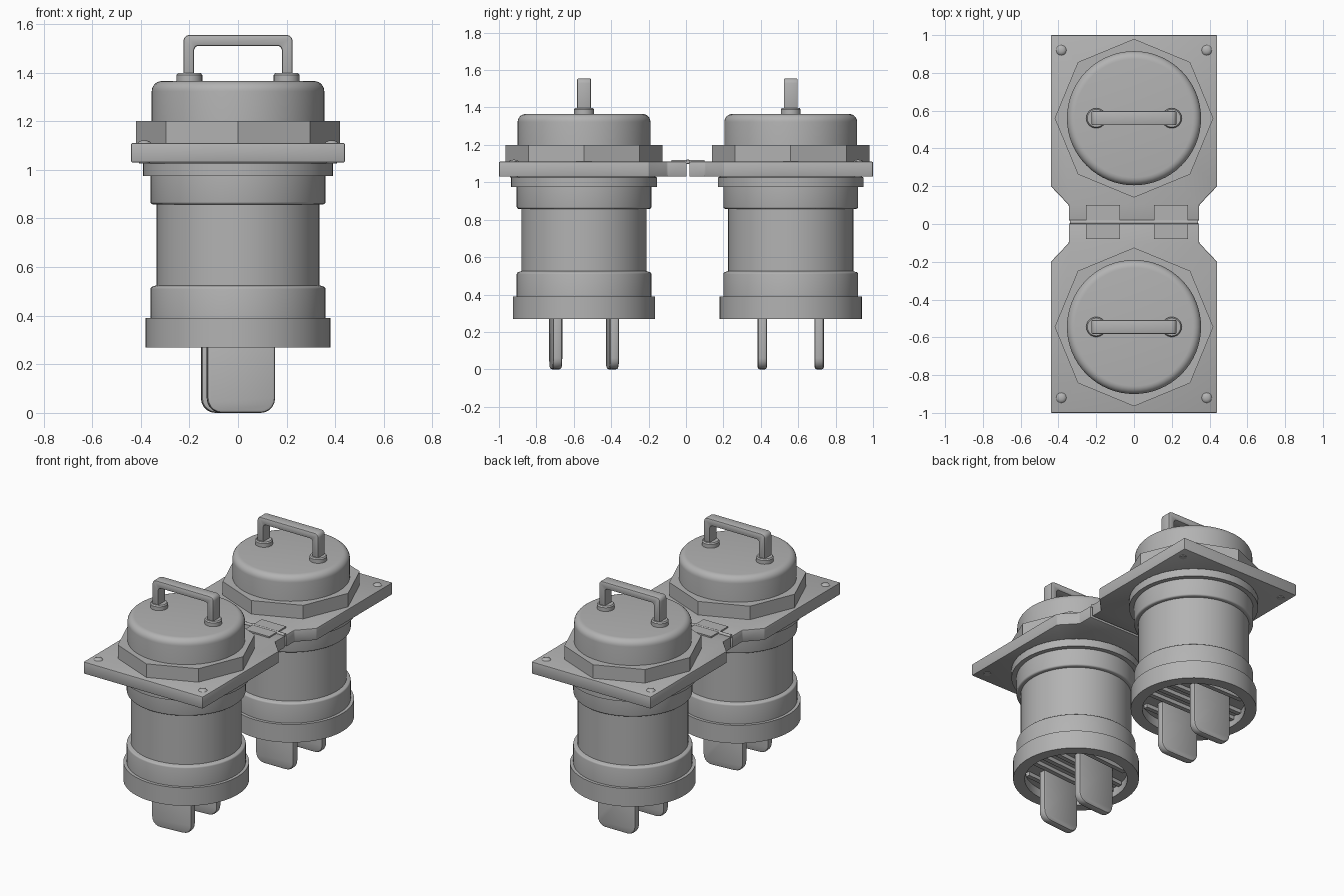
import bpy
import bmesh
import math
from mathutils import Matrix, Vector

cube = bpy.data.objects.get("Cube")
if cube:
    bpy.data.objects.remove(cube, do_unlink=True)

grey = bpy.data.materials.new("plain grey")
grey.use_nodes = True
colour = (0.45, 0.45, 0.45, 1)
grey.diffuse_color = colour
grey.node_tree.nodes["Principled BSDF"].inputs["Base Color"].default_value = colour


def finish(bm, name, loc=(0, 0, 0), turn=0.0, smooth=True):
    """Turn a bmesh into a named object, keeping steep edges sharp."""
    bmesh.ops.recalc_face_normals(bm, faces=bm.faces)
    for f in bm.faces:
        f.smooth = smooth
    for e in bm.edges:
        e.smooth = len(e.link_faces) == 2 and e.calc_face_angle(0) < math.radians(32)
    me = bpy.data.meshes.new(name)
    bm.to_mesh(me)
    bm.free()
    me.materials.append(grey)
    ob = bpy.data.objects.new(name, me)
    ob.location = loc
    ob.rotation_euler.z = turn
    bpy.context.collection.objects.link(ob)
    return ob


def lathe(name, profile, loc, steps=64):
    """Spin a radius/height profile, whose ends lie on the axis, about z."""
    bm = bmesh.new()
    verts = [bm.verts.new((r, 0, z)) for r, z in profile]
    edges = [bm.edges.new(p) for p in zip(verts, verts[1:])]
    bmesh.ops.spin(bm, geom=verts + edges, cent=(0, 0, 0), axis=(0, 0, 1),
                   angle=math.tau, steps=steps, use_duplicate=False)
    bmesh.ops.remove_doubles(bm, verts=bm.verts, dist=0.0005)
    return finish(bm, name, loc)


def extrude(name, outline, depth, loc=(0, 0, 0), turn=0.0, bevel=0.0):
    """Extrude a closed 3D outline along a vector."""
    bm = bmesh.new()
    face = bm.faces.new([bm.verts.new(p) for p in outline])
    res = bmesh.ops.extrude_face_region(bm, geom=[face], use_keep_orig=True)
    moved = [v for v in res["geom"] if isinstance(v, bmesh.types.BMVert)]
    bmesh.ops.translate(bm, verts=moved, vec=depth)
    bmesh.ops.recalc_face_normals(bm, faces=bm.faces)
    if bevel:
        sharp = [e for e in bm.edges if e.calc_face_angle(0) > 0.7]
        bmesh.ops.bevel(bm, geom=sharp, offset=bevel, segments=2, profile=0.5,
                        affect="EDGES", clamp_overlap=True)
    return finish(bm, name, loc, turn)


def box(name, size, loc, turn=0.0, bevel=0.0):
    x, y, z = (s / 2 for s in size)
    outline = [(-x, -y, -z), (x, -y, -z), (x, y, -z), (-x, y, -z)]
    return extrude(name, outline, (0, 0, 2 * z), loc, turn, bevel)


def arc(cx, cz, r, start, end, n=5):
    """Points on an arc, angles in degrees."""
    angles = [math.radians(start + (end - start) * i / n) for i in range(n + 1)]
    return [(cx + r * math.cos(a), cz + r * math.sin(a)) for a in angles]


# Profiles shared by both canisters
BODY = ([(0, 0.33), (0.31, 0.33), (0.31, 0.27), (0.38, 0.27), (0.38, 0.39), (0.36, 0.39)]
        + arc(0.35, 0.51, 0.01, 0, 90, 3) + [(0.335, 0.525), (0.335, 0.857)]
        + arc(0.35, 0.868, 0.01, -90, 0, 3)
        + [(0.36, 0.975), (0.39, 0.975), (0.39, 1.025), (0.37, 1.035), (0, 1.035)])
CAP = [(0.355, 1.15)] + arc(0.313, 1.323, 0.042, 0, 90, 6)
CAP = [(0, 1.15)] + CAP + [(0, 1.365)]


def canister(side, y, turn):
    centre = Vector((0, y, 0))
    spin = Matrix.Rotation(turn, 3, "Z")
    lathe(side + "_body", BODY, centre)
    lathe(side + "_cap", CAP, centre)

    # Eight-sided collar nut
    ring = [(0.42 * math.cos(i * math.pi / 4), 0.42 * math.sin(i * math.pi / 4), 1.10)
            for i in range(8)]
    extrude(side + "_collar_nut", ring, (0, 0, 0.10), centre)

    # Handle and its two feet
    shape = [(-0.225, 1.37)] + arc(-0.2, 1.53, 0.025, 180, 90, 3)
    shape += [(-x, z) for x, z in reversed(shape)]
    inner = [(0.18, 1.37)] + arc(0.165, 1.495, 0.015, 0, 90, 2)
    inner += [(-x, z) for x, z in reversed(inner)]
    extrude(side + "_handle", [(x, -0.037, z) for x, z in shape + inner],
            (0, 0.074, 0), centre, bevel=0.007)
    for x, label in ((-0.2, "right"), (0.2, "left")):
        foot = [(0, 1.355), (0.053, 1.355), (0.053, 1.39), (0.047, 1.398), (0, 1.398)]
        lathe(f"{side}_{label}_handle_foot", foot, centre + Vector((x, 0, 0)), 24)

    # Contact blades with rounded lower corners
    half = [(0.14, 0.35)] + arc(0.08, 0.06, 0.06, 0, -90, 5)
    blade = half + [(-x, z) for x, z in reversed(half)]
    for off, label in ((-0.152, "front"), (0.152, "back")):
        extrude(f"{side}_{label}_blade", [(x, -0.025, z) for x, z in blade],
                (0, 0.05, 0), centre + spin @ Vector((0, off, 0)), turn, 0.012)

    # Ribs across the recessed underside
    for i, off in enumerate((-0.22, -0.085, 0.0, 0.085, 0.22)):
        length = 2 * math.sqrt(0.305 ** 2 - (abs(off) + 0.015) ** 2)
        box(f"{side}_base_rib_{i + 1}", (length, 0.03, 0.03),
            centre + spin @ Vector((0, off, 0.32)), turn)


canister("front", -0.545, math.radians(4.5))
canister("back", 0.56, 0.0)

# Two mounting plates that meet at the hinge
for s, side in ((-1, "front"), (1, "back")):
    edge = [(0.44, 1.0), (0.44, 0.2), (0.345, 0.1), (0.345, 0.018 if s > 0 else -0.004)]
    half = [(x, s * y, 1.03) for x, y in edge]
    outline = half + [(-x, y, z) for x, y, z in reversed(half)]
    extrude(side + "_mounting_plate", outline, (0, 0, 0.08), bevel=0.006)

    # Corner rivets showing on both faces
    for x, label in ((-0.385, "right"), (0.385, "left")):
        rivet = ([(0, 1.026), (0.022, 1.026), (0.027, 1.11)]
                 + [(0.022, 1.116), (0.012, 1.12), (0, 1.121)])
        lathe(f"{side}_{label}_rivet", rivet, (x, s * 0.92, 0), 20)

# Hinge pin and leaves
pin = lathe("hinge_pin", [(0, -0.34), (0.011, -0.34), (0.011, 0.34), (0, 0.34)],
            (0, 0.01, 1.11), 12)
pin.rotation_euler.y = math.pi / 2
for x, label in ((-0.165, "right"), (0.195, "left")):
    for y, side in ((-0.037, "front"), (0.058, "back")):
        box(f"{label}_{side}_hinge_leaf", (0.18, 0.083, 0.009), (x, y, 1.1145))
    knuckle = lathe(f"{label}_hinge_knuckle",
                    [(0, -0.09), (0.013, -0.09), (0.013, 0.09), (0, 0.09)],
                    (x, 0.01, 1.11), 12)
    knuckle.rotation_euler.y = math.pi / 2
